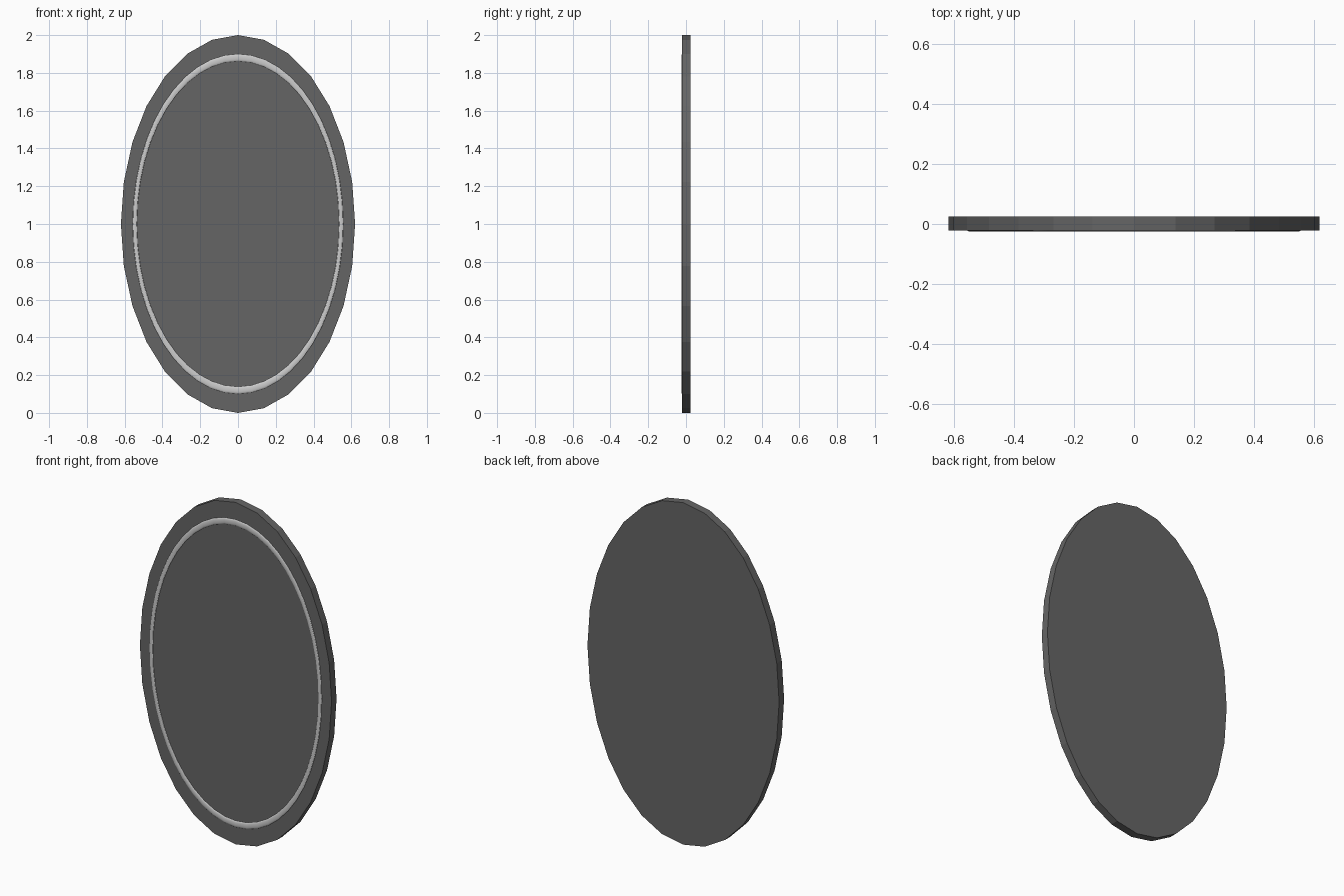
import bpy
from math import pi

if "Cube" in bpy.data.objects:
    bpy.data.objects.remove(bpy.data.objects["Cube"])

HALF_W, HALF_H = 0.62, 1.0
FRONT, BACK = -0.021, 0.025

dark = bpy.data.materials.new("dark_grey")
dark.diffuse_color = (0.13, 0.13, 0.13, 1)
dark.use_nodes = True
dark.node_tree.nodes["Principled BSDF"].inputs["Base Color"].default_value = dark.diffuse_color


def finish(obj, name):
    obj.name = name
    bpy.ops.object.transform_apply(location=True, rotation=True, scale=True)
    return obj


# Oval board: a 28-sided disc with a corner at the top
bpy.ops.mesh.primitive_cylinder_add(
    vertices=28, radius=1, depth=BACK - FRONT,
    location=(0, (FRONT + BACK) / 2, HALF_H), rotation=(pi / 2, 0, 0))
board = bpy.context.object
board.scale = (HALF_W, HALF_H, 1)
finish(board, "oval_board").data.materials.append(dark)

# Slim raised bead following the oval on the front
bpy.ops.mesh.primitive_torus_add(
    major_segments=48, minor_segments=12, major_radius=0.881, minor_radius=0.018,
    location=(0, FRONT, HALF_H), rotation=(pi / 2, 0, 0))
bead = bpy.context.object
bead.scale = (HALF_W, HALF_H, 0.004 / 0.018)
finish(bead, "front_bead")
bpy.ops.object.shade_smooth_by_angle()
